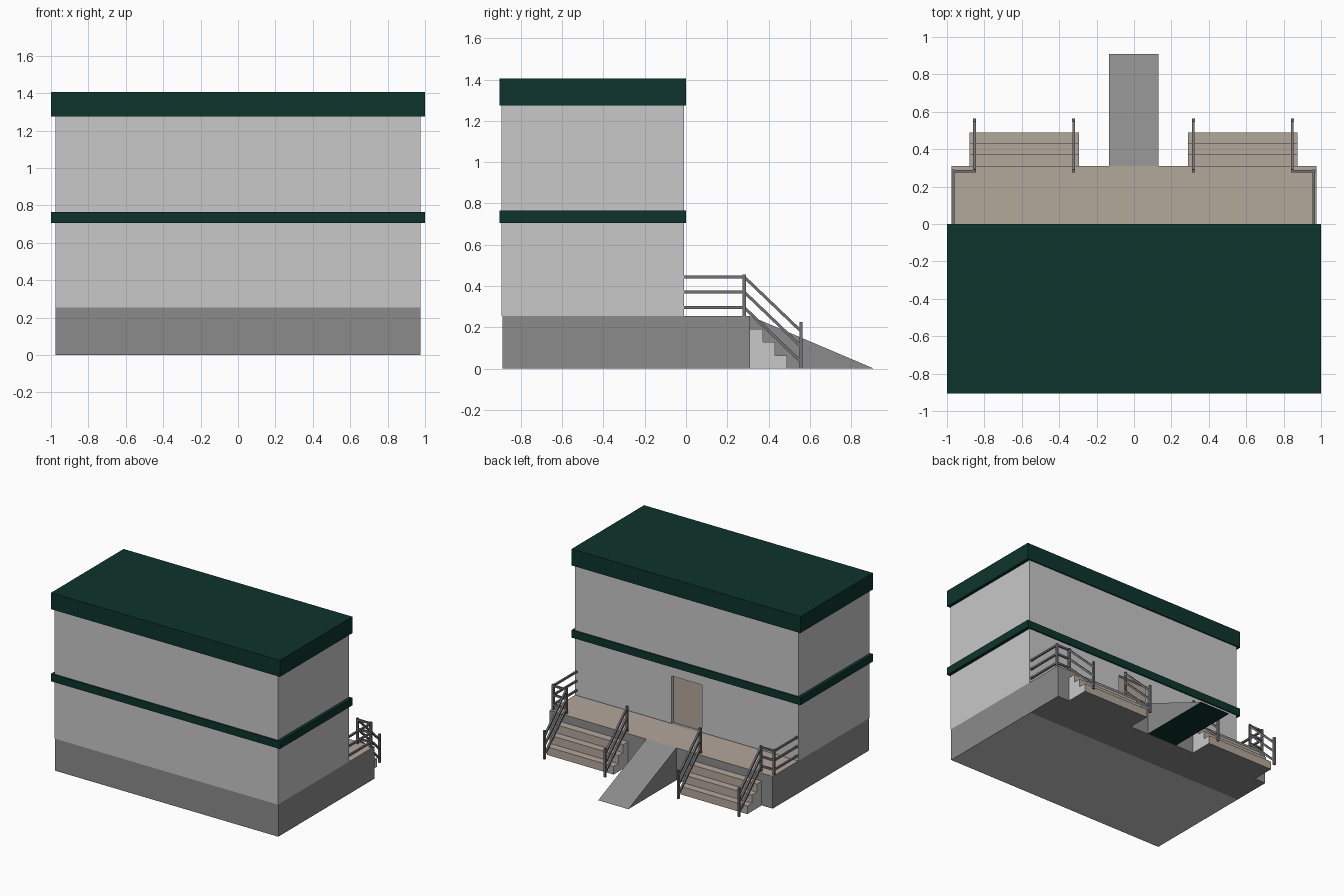
import bpy, bmesh
from mathutils import Vector

if "Cube" in bpy.data.objects:
    bpy.data.objects.remove(bpy.data.objects["Cube"])


def material(name, r, g, b):
    m = bpy.data.materials.new(name)
    m.diffuse_color = (r, g, b, 1)
    m.use_nodes = True
    m.node_tree.nodes["Principled BSDF"].inputs["Base Color"].default_value = m.diffuse_color
    return m


GREEN = material("dark_green", 0.004, 0.034, 0.025)
WALL = material("light_grey", 0.58, 0.58, 0.58)
BASE = material("mid_grey", 0.26, 0.26, 0.26)
TAN = material("tan", 0.45, 0.385, 0.33)
METAL = material("rail_grey", 0.17, 0.17, 0.18)


def finish(name, bm, mats, rule=None):
    """Turn a bmesh into an object; rule(normal) picks the material slot."""
    bmesh.ops.recalc_face_normals(bm, faces=bm.faces)
    bm.normal_update()
    if rule:
        for f in bm.faces:
            f.material_index = rule(f.normal)
    me = bpy.data.meshes.new(name)
    bm.to_mesh(me)
    bm.free()
    for m in mats:
        me.materials.append(m)
    ob = bpy.data.objects.new(name, me)
    bpy.context.collection.objects.link(ob)
    return ob


def prism(name, profile, x0, x1, mats, rule=None):
    """Extrude a (y, z) side profile from x0 to x1."""
    bm = bmesh.new()
    face = bm.faces.new([bm.verts.new((x0, y, z)) for y, z in profile])
    ext = bmesh.ops.extrude_face_region(bm, geom=[face])
    verts = [v for v in ext["geom"] if isinstance(v, bmesh.types.BMVert)]
    bmesh.ops.translate(bm, verts=verts, vec=(x1 - x0, 0, 0))
    return finish(name, bm, mats, rule)


def box(name, x0, x1, y0, y1, z0, z1, mats, rule=None):
    return prism(name, [(y0, z0), (y1, z0), (y1, z1), (y0, z1)], x0, x1, mats, rule)


def add_bar(bm, a, b, t=0.014):
    """Square bar between two points."""
    a, b = Vector(a), Vector(b)
    d = b - a
    up = Vector((0, 1, 0)) if abs(d.normalized().z) > 0.9 else Vector((0, 0, 1))
    u = d.cross(up).normalized() * t / 2
    w = d.cross(u).normalized() * t / 2
    rings = [[bm.verts.new(p + i * u + j * w)
              for i, j in ((-1, -1), (1, -1), (1, 1), (-1, 1))] for p in (a, b)]
    bm.faces.new(rings[0])
    bm.faces.new(rings[1][::-1])
    for k in range(4):
        n = (k + 1) % 4
        bm.faces.new((rings[0][k], rings[1][k], rings[1][n], rings[0][n]))


FLOOR = 0.255

# Main building: base, walls, trim band and flat roof
box("foundation", -0.975, 0.975, -0.89, 0, 0, FLOOR, [BASE, WALL],
    lambda n: 1 if n.z < -0.5 else 0)
walls = box("walls", -0.975, 0.975, -0.895, -0.01, FLOOR, 1.29, [WALL])
box("trim_band", -1, 1, -0.905, 0, 0.705, 0.765, [GREEN])
box("roof", -1, 1, -0.905, 0, 1.275, 1.405, [GREEN])

# Recessed doorway
cutter = box("door_cutter", -0.133, 0.133, -0.035, 0.1, 0.2, 0.63, [WALL])
cutter.hide_render = True
cutter.hide_viewport = True
cut = walls.modifiers.new("doorway", "BOOLEAN")
cut.operation = "DIFFERENCE"
cut.object = cutter
cut.solver = "EXACT"
box("door", -0.133, 0.133, -0.037, -0.031, FLOOR, 0.63, [TAN])

# Raised landing with tan floor, and centre ramp
box("landing", -0.975, 0.975, 0, 0.31, 0, FLOOR, [BASE, TAN],
    lambda n: 1 if n.z > 0.5 else 0)
prism("ramp", [(0.31, 0), (0.91, 0), (0.31, FLOOR)], -0.133, 0.13, [BASE, GREEN],
      lambda n: 1 if n.z < -0.9 else 0)

# Stair profile: three steps down from the landing
steps = [(0.31, 0), (0.49, 0)]
for i in range(3):
    z = 0.064 * (i + 1)
    steps += [(0.49 - 0.059 * i, z), (0.49 - 0.059 * (i + 1) if i < 2 else 0.31, z)]


def stair_rule(n):
    if abs(n.x) > 0.5:
        return 1
    return 2 if n.z < -0.5 else 0


LEVELS = (0.443, 0.37, 0.295)
for side, label in ((-1, "left"), (1, "right")):
    def X(v):
        return side * v - 0.003

    xs = sorted((X(0.292), X(0.876)))
    prism(label + "_stairs", steps, xs[0], xs[1], [TAN, WALL, BASE], stair_rule)

    # Railing: landing edge, short return, then sloping down the stairs
    bm = bmesh.new()
    yt, yb, drop = 0.283, 0.557, 0.262
    for z in LEVELS:
        add_bar(bm, (X(0.965), -0.01, z), (X(0.965), yt, z))
        add_bar(bm, (X(0.965), yt, z), (X(0.85), yt, z))
        for x in (0.85, 0.32):
            add_bar(bm, (X(x), yt, z), (X(x), yb, z - drop))
    add_bar(bm, (X(0.965), yt, FLOOR), (X(0.965), yt, 0.455), 0.016)
    for x in (0.85, 0.32):
        add_bar(bm, (X(x), yt, FLOOR), (X(x), yt, 0.455), 0.016)
        add_bar(bm, (X(x), yb, 0), (X(x), yb, 0.225), 0.016)
    finish(label + "_railing", bm, [METAL])
